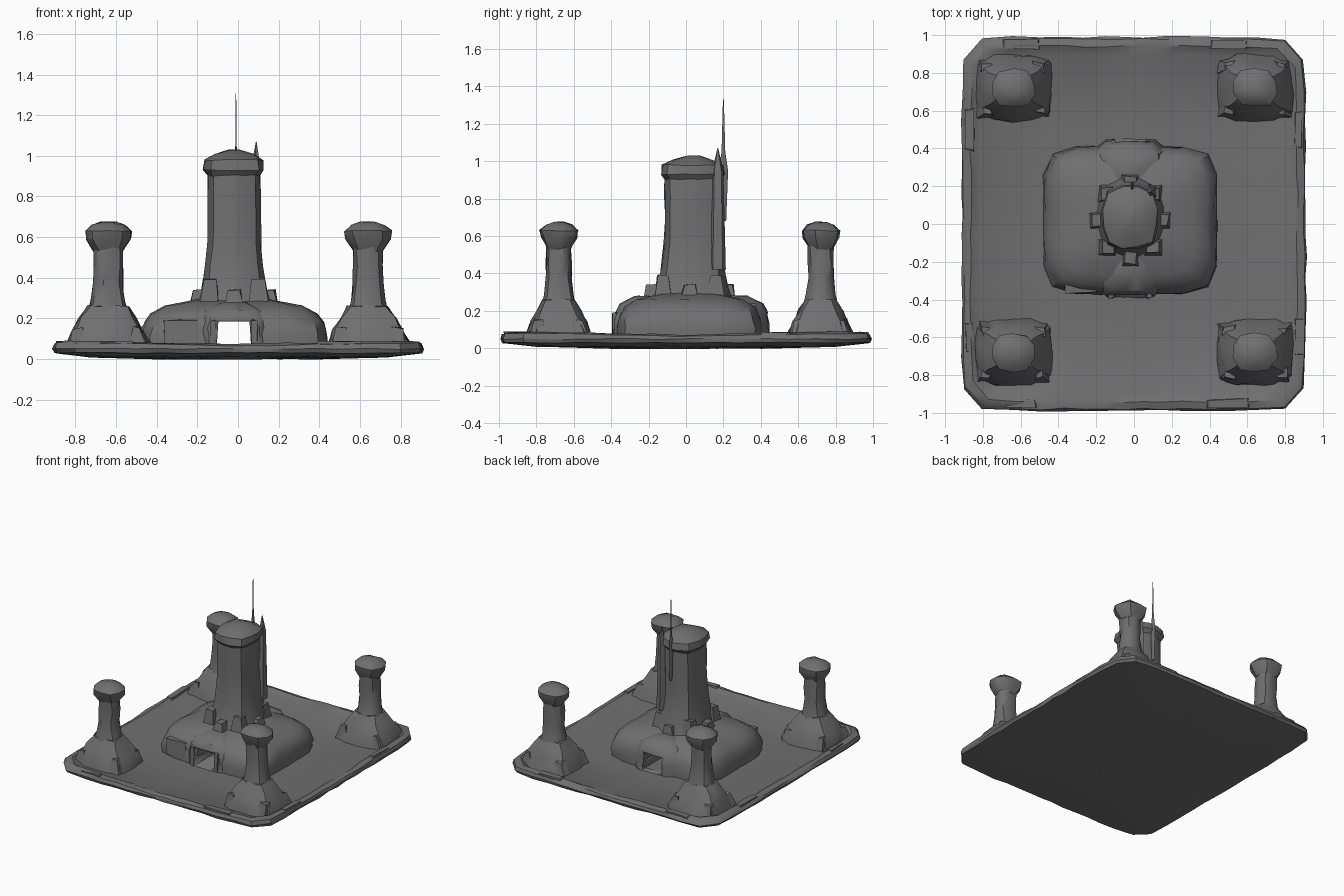
import bpy, bmesh, random
from math import sin, cos, pi, radians

random.seed(4)
cube = bpy.data.objects.get("Cube")
if cube:
    bpy.data.objects.remove(cube)

GREY = (0.16, 0.16, 0.16, 1)
stone = bpy.data.materials.new("weathered grey stone")
stone.use_nodes = True
stone.diffuse_color = GREY
shader = stone.node_tree.nodes["Principled BSDF"]
shader.inputs["Base Color"].default_value = GREY
shader.inputs["Roughness"].default_value = 0.9


def jitter(amount):
    return random.uniform(-amount, amount)


def finish(name, bm):
    """Turn a bmesh into a stone object, smooth except at hard creases."""
    bmesh.ops.recalc_face_normals(bm, faces=bm.faces)
    mesh = bpy.data.meshes.new(name)
    bm.to_mesh(mesh)
    bm.free()
    mesh.materials.append(stone)
    mesh.shade_smooth()
    mesh.set_sharp_from_angle(angle=radians(35))
    part = bpy.data.objects.new(name, mesh)
    bpy.context.collection.objects.link(part)
    return part


def ring(bm, centre, half_x, half_y, z, power, sides, rough):
    """Superellipse outline: power 2 is round, higher is squarer."""
    verts = []
    for i in range(sides):
        angle = 2 * pi * (i + 0.5) / sides
        c, s = cos(angle), sin(angle)
        reach = (abs(c) ** power + abs(s) ** power) ** (-1 / power)
        verts.append(bm.verts.new((centre[0] + half_x * reach * c + jitter(rough),
                                   centre[1] + half_y * reach * s + jitter(rough),
                                   z + jitter(rough / 2))))
    return verts


def loft(name, centre, half_x, half_y, profile, power=3, sides=12, rough=0.006):
    """Skin rings from a profile of (height, scale) and cap both ends."""
    bm = bmesh.new()
    loops = [ring(bm, centre, half_x * scale, half_y * scale, z, power, sides, rough)
             for z, scale in profile]
    for low, high in zip(loops, loops[1:]):
        for i in range(sides):
            k = (i + 1) % sides
            bm.faces.new((low[i], low[k], high[k], high[i]))
    bm.faces.new(loops[0][::-1])
    bm.faces.new(loops[-1])
    return finish(name, bm)


def curve_profile(bottom, top, steps, rule):
    """Profile whose scale follows a rule of the height fraction."""
    fractions = [i / steps for i in range(steps + 1)]
    return [(bottom + (top - bottom) * t, rule(t)) for t in fractions]


def dome(t):
    return max(0.3, (1 - t ** 4) ** 0.4)


def slope(t):
    return 1 - 0.55 * t ** 1.5


def flared_foot(t):
    return 1 + 0.5 * (1 - t) ** 4


def block(name, centre, size, taper=0.8, rough=0.006):
    """Box that narrows towards its top."""
    bm = bmesh.new()
    bmesh.ops.create_cube(bm, size=1)
    for v in bm.verts:
        narrow = taper if v.co.z > 0 else 1
        v.co.x *= narrow
        v.co.y *= narrow
        for axis in range(3):
            v.co[axis] = centre[axis] + v.co[axis] * size[axis] + jitter(rough)
    return finish(name, bm)


# Ground slab: shallow belly, worn edge, raised rim and flat yard
slab_profile = [(0, 0.4), (0.01, 0.8), (0.03, 0.99), (0.05, 1), (0.07, 0.99),
                (0.08, 0.95), (0.055, 0.9), (0.05, 0.5)]
slab = loft("ground_slab", (0, 0), 0.91, 0.99, slab_profile, power=14, sides=56)

# Rim rises towards the corners
for v in slab.data.vertices:
    if v.co.z > 0.06:
        v.co.z += 0.02 * (abs(v.co.x * v.co.y) - 0.3)

# Fallen stones along the rim
for side in (-1, 1):
    for along in (-0.6, 0.5):
        length = random.uniform(0.15, 0.3)
        block("rim_stone", (along, side * 0.95, 0.06), (length, 0.05, 0.05))
        block("rim_stone", (side * 0.87, along, 0.06), (0.05, length, 0.05))

# Central mound with rounded shoulders, and porches bulging front and back
MIDDLE = -0.02
mound_profile = curve_profile(0.03, 0.3, 7, dome)
porch_profile = curve_profile(0.03, 0.28, 6, dome)
hollowed = [loft("central_mound", (MIDDLE, 0.02), 0.46, 0.39, mound_profile, power=6, sides=28)]
for y in (-0.22, 0.28):
    hollowed.append(loft("porch", (MIDDLE, y), 0.2, 0.17, porch_profile, power=4, sides=16))

# Passage cut right through the mound
cutter = block("passage_cutter", (MIDDLE, 0, 0.12), (0.17, 1.4, 0.13), taper=0.9, rough=0)
cutter.hide_render = True
cutter.hide_viewport = True
for part in hollowed:
    cut = part.modifiers.new("passage", "BOOLEAN")
    cut.object = cutter
    cut.solver = "EXACT"

# Door jambs beside the passage and a slab set in the mound front
for side in (-1, 1):
    block("door_jamb", (MIDDLE + side * 0.1, -0.38, 0.12), (0.03, 0.03, 0.14))
block("wall_slab", (-0.28, -0.34, 0.13), (0.17, 0.05, 0.13), taper=0.95)

# Main tower: flared shaft under an overhanging crown
TOWER = (MIDDLE, 0.035)
shaft_profile = curve_profile(0.22, 0.93, 6, flared_foot)
crown_profile = [(0.9, 0.85), (0.93, 1), (0.98, 0.95), (1.01, 0.6), (1.03, 0.2)]
loft("tower_shaft", TOWER, 0.13, 0.15, shaft_profile)
loft("tower_crown", TOWER, 0.15, 0.17, crown_profile)

# Buttresses round the tower foot, taller at the corners
for i in range(8):
    angle = i * pi / 4
    height = 0.14 if i % 2 else 0.09
    spot = (MIDDLE + 0.17 * cos(angle), 0.02 + 0.2 * sin(angle), 0.25 + height / 2)
    block("tower_buttress", spot, (0.1, 0.1, height), taper=0.6)

# Broken fin and thin mast on the back of the tower
fin_profile = [(0.42, 1), (0.95, 0.7), (1.07, 0.05)]
mast_profile = [(0.68, 0.6), (0.95, 1), (1.05, 0.4), (1.33, 0.1)]
loft("tower_fin", (0.09, 0.17), 0.035, 0.045, fin_profile, power=2, sides=5, rough=0)
loft("mast", (MIDDLE + 0.01, 0.2), 0.01, 0.025, mast_profile, power=2, sides=6, rough=0)

# Four corner turrets, each on a spreading mound with a mushroom cap
foot_profile = curve_profile(0.03, 0.26, 4, slope)
stem_profile = curve_profile(0.2, 0.55, 4, flared_foot)
cap_profile = [(0.53, 0.6), (0.59, 0.95), (0.63, 1), (0.66, 0.7), (0.675, 0.3)]
for side in (-1, 1):
    for end, y in (("front", -0.68), ("back", 0.72)):
        name = end + ("_left" if side > 0 else "_right")
        spot = (side * 0.64, y)
        loft(name + "_turret_mound", spot, 0.21, 0.18, foot_profile, power=5, sides=14, rough=0.01)
        loft(name + "_turret_stem", spot, 0.07, 0.065, stem_profile)
        loft(name + "_turret_cap", spot, 0.115, 0.1, cap_profile, sides=10)
        # Jagged stones leaning on the mound
        for dx in (-0.14, 0.14):
            for dy in (-0.11, 0.11):
                stone_spot = (spot[0] + dx, spot[1] + dy, 0.1)
                block(name + "_rubble", stone_spot, (0.1, 0.09, 0.1), taper=0.5, rough=0.012)
